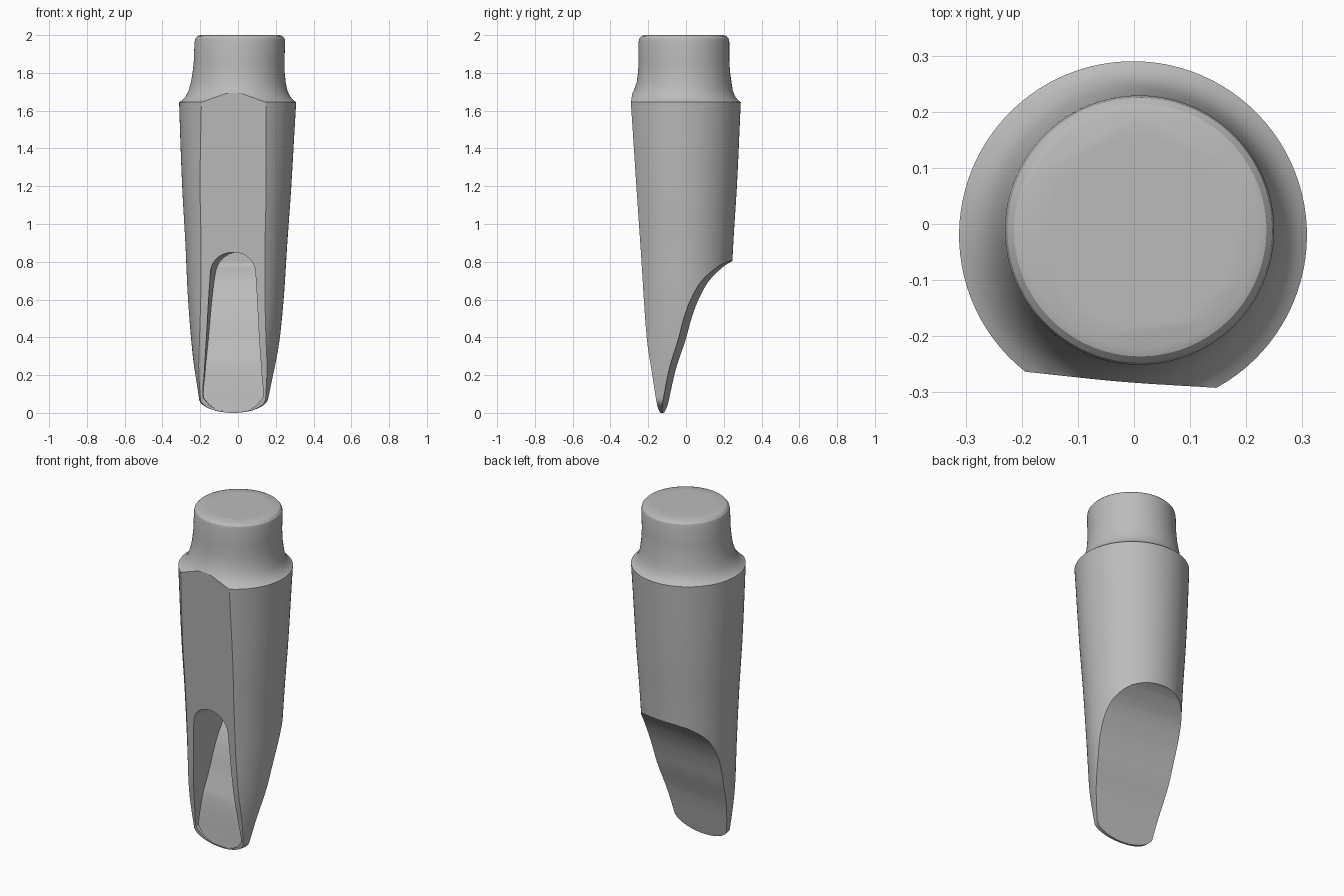
import bpy, bmesh, math
from mathutils import Matrix

old = bpy.data.objects.get("Cube")
if old:
    bpy.data.objects.remove(old, do_unlink=True)

TWIST = Matrix.Rotation(math.radians(-4.8), 4, 'Z')

grey = bpy.data.materials.new("plain grey")
grey.use_nodes = True
colour = (0.5, 0.5, 0.5, 1)
grey.diffuse_color = colour
grey.node_tree.nodes["Principled BSDF"].inputs["Base Color"].default_value = colour


def smooth_curve(points):
    """Smooth function of height through (z, value) points."""
    n = len(points)
    slope = []
    for i in range(n):
        a, b = points[max(i - 1, 0)], points[min(i + 1, n - 1)]
        slope.append((b[1] - a[1]) / (b[0] - a[0]))

    def f(z):
        i = 0
        while i < n - 2 and z > points[i + 1][0]:
            i += 1
        (z0, a), (z1, b) = points[i], points[i + 1]
        h = z1 - z0
        t = min(max((z - z0) / h, 0), 1)
        s = t * t * (3 - 2 * t)
        return (a + (b - a) * s + h * slope[i] * t * (1 - t) ** 2
                - h * slope[i + 1] * t * t * (1 - t))
    return f


def loft(name, rings):
    bm = bmesh.new()
    loops = [[bm.verts.new(p) for p in ring] for ring in rings]
    n = len(loops[0])
    for a, b in zip(loops, loops[1:]):
        for i in range(n):
            j = (i + 1) % n
            bm.faces.new((a[i], a[j], b[j], b[i]))
    bm.faces.new(loops[0])
    bm.faces.new(loops[-1])
    bmesh.ops.recalc_face_normals(bm, faces=bm.faces)
    bm.transform(TWIST)
    mesh = bpy.data.meshes.new(name)
    bm.to_mesh(mesh)
    bm.free()
    mesh.materials.append(grey)
    obj = bpy.data.objects.new(name, mesh)
    bpy.context.collection.objects.link(obj)
    return obj


def prism(name, outline):
    """Side outline of (y, z) points, extruded across the width."""
    return loft(name, [[(x, y, z) for y, z in outline] for x in (-0.6, 0.6)])


def oval(cx, cy, z, rx, ry, n=96):
    return [(cx + rx * math.cos(2 * math.pi * i / n),
             cy + ry * math.sin(2 * math.pi * i / n), z) for i in range(n)]


def steps(a, b, n):
    return [a + (b - a) * i / n for i in range(n + 1)]


# Guide curves by height
centre = smooth_curve([(0, -0.015), (0.8, -0.008), (1.65, 0), (2, 0.012)])
half_width = smooth_curve([(0.08, 0.193), (0.3, 0.225), (0.6, 0.253),
                           (0.9, 0.27), (1.2, 0.289), (1.645, 0.31)])
depth = smooth_curve([(0, 0.3), (0.3, 0.27), (0.6, 0.258), (0.9, 0.27),
                      (1.2, 0.289), (1.645, 0.31)])
table = smooth_curve([(-0.1, -0.118), (0, -0.135), (0.2, -0.165),
                      (0.4, -0.195), (0.85, -0.226), (1.65, -0.279), (2.2, -0.315)])
beak = smooth_curve([(-0.1, -0.15), (0, -0.122), (0.23, -0.073), (0.39, -0.022),
                     (0.5, 0.008), (0.6, 0.045), (0.7, 0.103), (0.77, 0.178),
                     (0.8, 0.23), (0.9, 0.5)])


def baffle(z):
    return min(beak(z) - min(0.04, 0.012 + 0.1 * z), 0.15)


# Outer shell: rounded tip, tapered body, flared shoulder, neck
rings = []
for i in range(9):
    a = math.radians(5 + 85 * i / 9)
    rings.append(oval(centre(0), -0.02, 0.08 * (1 - math.cos(a)) - 0.0003,
                      0.193 * math.sin(a), depth(0)))
for z in steps(0.08, 1.645, 40):
    rings.append(oval(centre(z), -0.02, z, half_width(z), depth(z)))
for r, z in [(0.295, 1.655), (0.277, 1.675), (0.262, 1.705), (0.251, 1.75),
             (0.244, 1.8), (0.24, 1.86), (0.24, 1.965), (0.236, 1.983),
             (0.225, 1.995), (0.21, 2.0)]:
    y = -0.02 + 0.01 * min((z - 1.645) / 0.1, 1)
    rings.append(oval(centre(z), y, z, r, r))
body = loft("mouthpiece_body", rings)

# Flat table on the front, curving in toward the tip
front_cut = prism("table_cutter", [(table(z), z) for z in steps(-0.1, 2.2, 46)]
                  + [(-0.8, 2.2), (-0.8, -0.1)])

# Scooped beak on the back
back_cut = prism("beak_cutter", [(beak(z), z) for z in steps(-0.1, 0.9, 50)]
                 + [(0.9, 0.9), (0.9, -0.1)])

# Arched window opening down to the tip
window_half = [(0.008, 0.045), (0.02, 0.09), (0.04, 0.125), (0.08, 0.158),
               (0.2, 0.153), (0.4, 0.14), (0.6, 0.129), (0.74, 0.12)]
for i in range(1, 11):
    a = math.radians(9 * i)
    window_half.append((0.74 + 0.11 * math.sin(a), 0.004 + 0.116 * math.cos(a)))
half_at = smooth_curve(window_half)
heights = [p[0] for p in window_half[:4]] + steps(0.1, 0.74, 32) + \
          [p[0] for p in window_half[8:]]
window_cut = loft("window_cutter", [
    [(centre(z) - half_at(z), -0.6, z), (centre(z) + half_at(z), -0.6, z),
     (centre(z) + half_at(z), baffle(z), z), (centre(z) - half_at(z), baffle(z), z)]
    for z in heights])

# Round bore, running down onto the sloped floor behind the window
radius = smooth_curve([(0.3, 0.1), (0.5, 0.145), (0.75, 0.163), (1, 0.166), (2.1, 0.166)])
bore_rings = []
for z in steps(0.32, 0.9, 30) + [1.3, 1.7, 2.1]:
    ring = oval(centre(z) + 0.002, -0.01, z, radius(z), radius(z), 72)
    floor = baffle(z) - 0.01 if z < 0.8 else 1
    bore_rings.append([(x, min(y, floor), h) for x, y, h in ring])
bore_cut = loft("bore_cutter", bore_rings)

# Carve the shell
cutters = [front_cut, back_cut, window_cut, bore_cut]
for cutter in cutters:
    cutter.hide_render = True
    mod = body.modifiers.new(cutter.name, 'BOOLEAN')
    mod.operation = 'DIFFERENCE'
    mod.solver = 'EXACT'
    mod.object = cutter
bpy.context.view_layer.update()
for o in bpy.context.selected_objects:
    o.select_set(False)
bpy.context.view_layer.objects.active = body
body.select_set(True)
for cutter in cutters:
    bpy.ops.object.modifier_apply(modifier=cutter.name)
for cutter in cutters:
    bpy.data.objects.remove(cutter, do_unlink=True)
bpy.ops.object.shade_smooth_by_angle(angle=math.radians(28))
